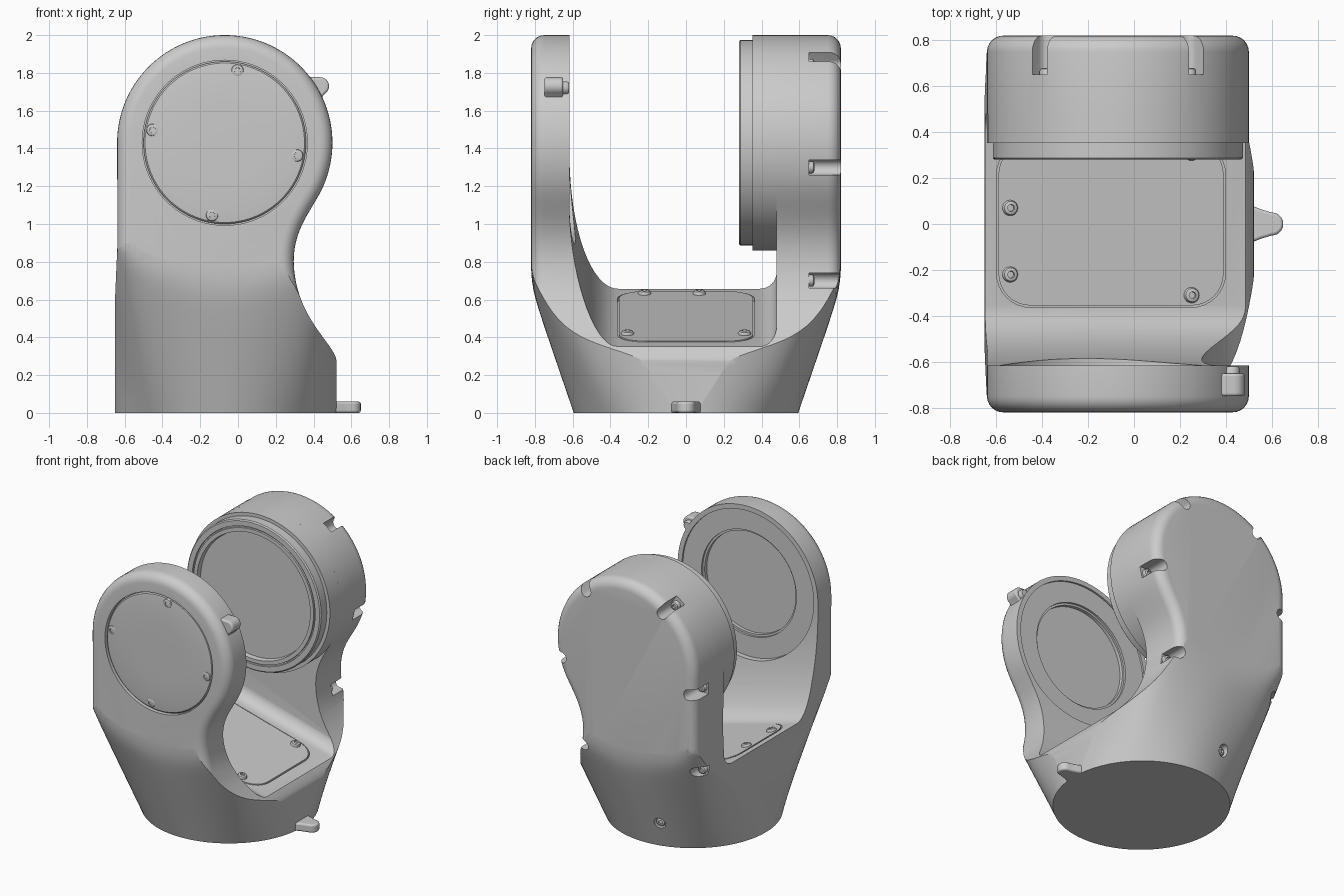
import bpy, bmesh
from math import sin, cos, pi, radians, sqrt
from mathutils import Vector
from mathutils.geometry import interpolate_bezier

if "Cube" in bpy.data.objects:
    bpy.data.objects.remove(bpy.data.objects["Cube"])

CX, CZ, R = -0.07, 1.43, 0.57          # joint axis and outer radius
SLOPE, FLOOR = 0.27, 0.482             # saddle floor: fall towards +x, height at x = 0


def smooth(ob, angle=35):
    bpy.ops.object.select_all(action='DESELECT')
    ob.select_set(True)
    bpy.context.view_layer.objects.active = ob
    bpy.ops.object.shade_smooth_by_angle(angle=radians(angle))


def loft(name, rings):
    """Bridge equal-length closed rings and cap both ends."""
    bm = bmesh.new()
    vs = [[bm.verts.new(p) for p in ring] for ring in rings]
    n = len(vs[0])
    for a, b in zip(vs, vs[1:]):
        for i in range(n):
            bm.faces.new((a[i], a[(i + 1) % n], b[(i + 1) % n], b[i]))
    bm.faces.new(vs[0])
    bm.faces.new(vs[-1])
    bmesh.ops.recalc_face_normals(bm, faces=bm.faces)
    me = bpy.data.meshes.new(name)
    bm.to_mesh(me)
    bm.free()
    ob = bpy.data.objects.new(name, me)
    bpy.context.collection.objects.link(ob)
    smooth(ob)
    return ob


def lathe(name, prof, loc=(CX, 0, CZ), axis=(0, 1, 0), seg=96):
    """Turn (radius, height) points around an axis."""
    q = Vector(axis).to_track_quat('Z', 'Y')
    return loft(name, [[Vector(loc) + q @ Vector((r * cos(2 * pi * i / seg), r * sin(2 * pi * i / seg), h))
                        for i in range(seg)] for r, h in prof])


def boolean(ob, cutter, op='DIFFERENCE'):
    m = ob.modifiers.new("cut", 'BOOLEAN')
    m.operation, m.object, m.solver = op, cutter, 'EXACT'
    bpy.context.view_layer.objects.active = ob
    bpy.ops.object.modifier_apply(modifier=m.name)
    bpy.data.objects.remove(cutter)


def offset(pts, d):
    """Move a closed counter-clockwise outline inwards by d."""
    out, n = [], len(pts)
    for i, p in enumerate(pts):
        a = (p - pts[i - 1]).normalized()
        b = (pts[(i + 1) % n] - p).normalized()
        na, nb = Vector((-a.y, a.x)), Vector((-b.y, b.x))
        m = (na + nb).normalized()
        out.append(p + m * d / max(0.5, m.dot(na)))
    return out


def screw(loc, axis, r=0.034):
    lathe("screw", [(r, -0.03), (r, 0.006), (0.85 * r, 0.016), (0.55 * r, 0.02), (0.45 * r, 0.02), (0.42 * r, 0.008)],
          loc, axis, 20)


def bez(a, b, c, d, n=18):
    return [p.to_2d() for p in interpolate_bezier(*[Vector((*q, 0)) for q in (a, b, c, d)], n)]


# Body: front outline with rounded front and back edges
outline = [Vector((CX + R * cos(radians(a)), CZ + R * sin(radians(a)))) for a in range(-30, 181, 3)]
outline += [Vector(p) for p in ((-0.638, 0.9), (-0.652, 0.58), (-0.652, -0.15), (0.522, -0.15))]
outline += bez((0.522, 0.27), (0.522, 0.36), (0.3, 0.5), (0.295, 0.8))
outline += bez((0.295, 0.8), (0.295, 0.95), (0.36, 1.035), (0.424, 1.145))[1:-1]
rad, half = 0.07, 0.82
steps = [(rad * (1 - cos(k * pi / 12)), half - rad + rad * sin(k * pi / 12)) for k in range(7)]
sect = [(d, -y) for d, y in reversed(steps)] + steps
body = loft("fork_body", [[Vector((p.x, y, p.y)) for p in offset(outline, d)] for d, y in sect])

# Foot: straight flare from a circle to a rounded box, softly limited at the arm faces
rings = []
for k in range(35):
    z = k * 0.05 if k < 34 else 2.3
    ring = []
    for i in range(128):
        c, s = cos(2 * pi * i / 128), sin(2 * pi * i / 128)
        f = (abs(c) ** 6 + abs(s) ** 6) ** (-1 / 6)
        x = (1 - z) * 0.588 * c + z * 0.67 * f * c
        y = abs((1 - z) * 0.595 * s + z * 0.94 * f * s)
        y = 0.5 * (y + 0.825 - sqrt((y - 0.825) ** 2 + 0.0008))
        ring.append(Vector((-0.065 + x, y if s > 0 else -y, z)))
    rings.append(ring)
boolean(body, loft("foot_shape", rings), 'INTERSECT')

# Gap between the arms, with a sloping floor and a wide sweep up the front arm
gap = [(-0.617, 2.8)]
gap += [(-0.36 - 0.257 * cos(k * pi / 32), FLOOR + 0.72 - 0.72 * sin(k * pi / 32)) for k in range(17)]
gap += [(0.39 + 0.09 * sin(k * pi / 16), FLOOR + 0.09 - 0.09 * cos(k * pi / 16)) for k in range(9)]
gap += [(0.48, 2.8)]
boolean(body, loft("gap_cutter", [[Vector((x, y, z - SLOPE * x)) for y, z in gap] for x in (-0.9, 0.9)]))

# Bearing seat inside the front arm and pocket for the front cap
boolean(body, lathe("clearance_cutter", [(0.535, -0.63), (0.535, 0.1)]))
boolean(body, lathe("seat_cutter", [(0.37, -0.67), (0.37, -0.645), (0.385, -0.645), (0.385, -0.5)]))
boolean(body, lathe("cap_cutter", [(0.437, -0.79), (0.437, -1.0)]))


def panel(name, grow, lo, hi):
    pts = []
    r = 0.14 + grow
    for k, (sx, sy) in enumerate(((1, 1), (-1, 1), (-1, -1), (1, -1))):
        for j in range(9):
            a = k * pi / 2 + j * pi / 16
            pts.append((-0.1 + sx * 0.35 + r * cos(a), sy * 0.215 + r * sin(a)))
    return loft(name, [[Vector((x, y, FLOOR - SLOPE * x + h)) for x, y in pts] for h in (lo, hi)])


# Saddle cover panel with screws
boolean(body, panel("panel_cutter", 0.008, -0.02, 0.12))
panel("floor_panel", 0, -0.03, 0.003)
for x, y in ((-0.54, 0.07), (-0.54, -0.22), (0.25, -0.31), (0.25, 0.31)):
    screw((x, y, FLOOR + 0.003 - SLOPE * x), (SLOPE, 0, 1))

# Screw notches around the back arm
for x, z, dx, dz in ((-0.40, 1.87, -0.6, 0.8), (0.26, 1.87, 0.6, 0.8), (-0.63, 1.30, -1, 0),
                     (0.475, 1.30, 1, 0), (-0.635, 0.70, -1, 0), (0.305, 0.70, 1, 0)):
    d = Vector((dx, dz))
    t = Vector((-dz, dx))
    c = Vector((x, z)) - d * 0.035
    prof = [c + t * 0.04 * cos(a * pi / 10) - d * 0.04 * sin(a * pi / 10) for a in range(11)]
    prof += [c - t * 0.04 + d * 0.2, c + t * 0.04 + d * 0.2]
    boolean(body, loft("notch_cutter", [[Vector((p.x, y, p.y)) for p in prof] for y in (0.65, 0.95)]))
    screw((c.x, 0.66, c.y), (0, 1, 0), 0.032)

# Screw hole low on the back
ax = Vector((cos(radians(105)), sin(radians(105)), 0))
hole = Vector((-0.065, 0, 0.2)) + ax * 0.665
boolean(body, lathe("hole_cutter", [(0.042, -0.05), (0.042, 0.15)], hole, ax, 24))
screw(hole - ax * 0.03, ax, 0.032)
smooth(body, 30)

# Front cap and its screws
lathe("front_cap", [(0.43, -0.77), (0.43, -0.803), (0.422, -0.811), (0.36, -0.818), (0.2, -0.82)])
for a in (80, 170, 260, 350):
    screw((CX + 0.388 * cos(radians(a)), -0.801, CZ + 0.388 * sin(radians(a))), (0, -1, 0), 0.036)

# Back drum with stepped flange and recessed face
lathe("back_drum", [(0.455, 0.315), (0.46, 0.28), (0.488, 0.28), (0.49, 0.29), (0.498, 0.29), (0.5, 0.28),
                    (0.537, 0.28), (0.545, 0.288), (0.545, 0.352), (0.57, 0.352), (0.57, 0.485)])


def lug(name, rings):
    ob = loft(name, rings)
    m = ob.modifiers.new("round", 'BEVEL')
    m.width, m.segments, m.limit_method, m.angle_limit = 0.012, 3, 'ANGLE', radians(40)


# Foot lug: tapered with a round tip
tip = [(0.6 + 0.05 * cos(a * pi / 12), 0.05 * sin(a * pi / 12)) for a in range(-6, 7)]
tip += [(0.55, 0.065), (0.5, 0.085), (0.46, 0.085), (0.46, -0.085), (0.5, -0.085), (0.55, -0.065)]
lug("foot_lug", [[Vector((x, y, z)) for x, y in tip] for z in (0, 0.06)])

# Arm lug: round nose with a small pin
nose = [(0.435 + 0.047 * cos(radians(a)), 1.73 + 0.047 * sin(radians(a))) for a in range(-60, 91, 15)]
nose += [(0.36, 1.777), (0.34, 1.66), (0.43, 1.65)]
lug("arm_lug", [[Vector((x, y, z)) for x, z in nose] for y in (-0.75, -0.65)])
lathe("arm_lug_pin", [(0.035, -0.66), (0.035, -0.63), (0.028, -0.62)], (0.425, 0, 1.72), (0, 1, 0), 20)
